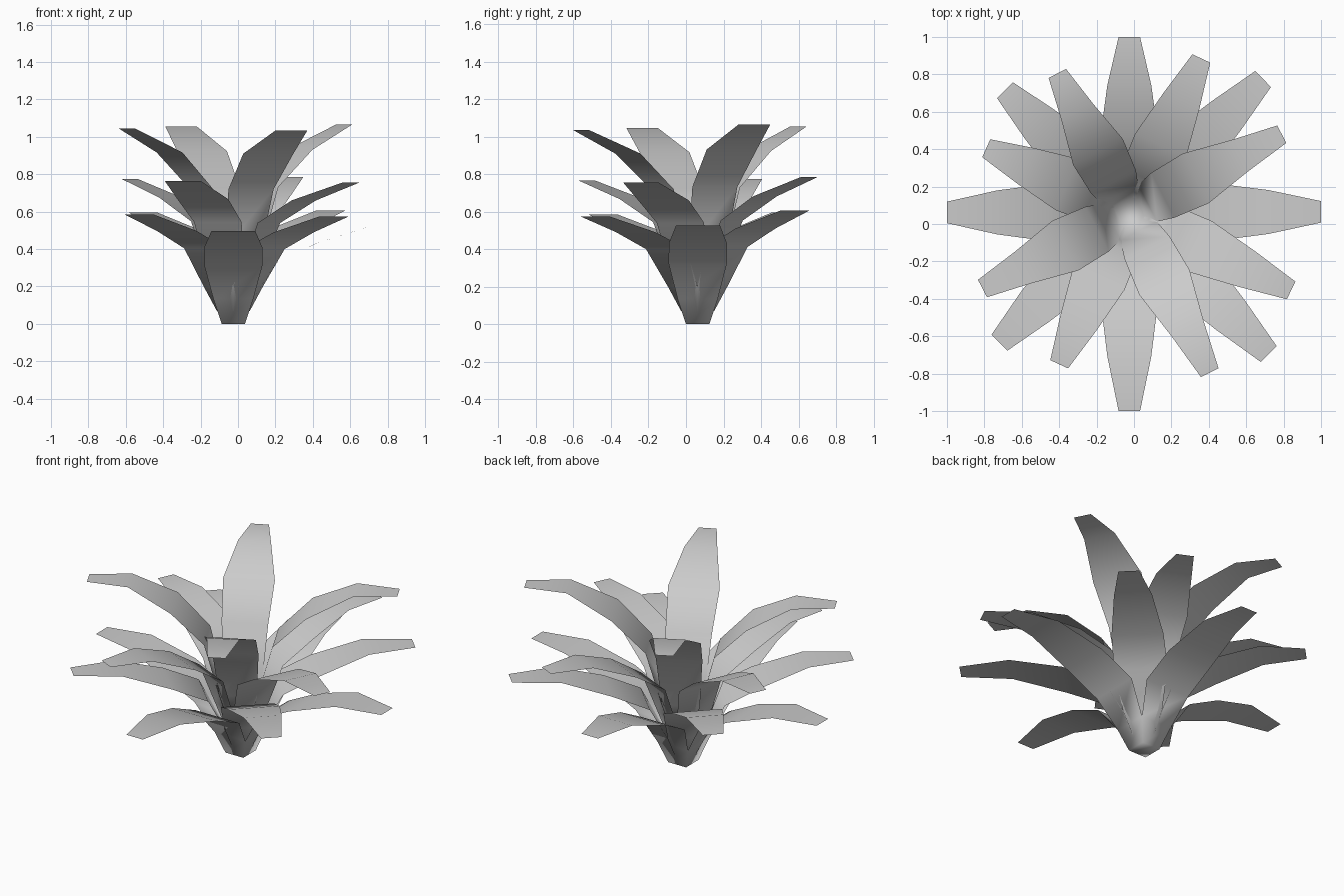
import bpy
import bmesh
from mathutils import Vector

if "Cube" in bpy.data.objects:
    bpy.data.objects.remove(bpy.data.objects["Cube"])

CENTRE = Vector((-0.025, 0.062, 0))
LIFT = (0.03, 0.02, 0.01, 0.0)       # slight height change around each ring

# Each ring: name, cup (foot z, rim z, rim half width), row heights,
# row widths, leaf tip positions (counter-clockwise)
rings = [
    ("outer_leaf_ring", (0.0, 0.135, 0.107), (0.31, 0.41, 0.496), (0.31, 0.31, 0.235, 0.115),
     ((1.0, 0.065), (-0.025, 1.0), (-1.0, 0.062), (-0.025, -1.0))),
    ("lower_leaf_ring", (0.07, 0.20, 0.112), (0.40, 0.49, 0.575), (0.31, 0.30, 0.22, 0.12),
     ((0.69, 0.775), (-0.69, 0.715), (-0.72, -0.635), (0.72, -0.695))),
    ("upper_leaf_ring", (0.14, 0.30, 0.11), (0.54, 0.66, 0.755), (0.28, 0.30, 0.21, 0.105),
     ((0.36, 0.885), (-0.79, 0.405), (-0.40, -0.75), (0.84, -0.355))),
    ("inner_leaf_ring", (0.21, 0.40, 0.11), (0.72, 0.91, 1.035), (0.27, 0.30, 0.19, 0.105),
     ((0.79, 0.48), (-0.41, 0.805), (-0.81, -0.345), (0.405, -0.795))),
]
FOOT = 0.0625                        # half width of the square foot


def add_leaf(bm, cup, heights, widths, tip, lift):
    """Thin arching strip: steep stem, level tip. Returns its foot edge."""
    reach = Vector((tip[0], tip[1], 0)) - CENTRE
    length = reach.length
    out = reach.normalized()
    side = Vector((-out.y, out.x, 0))
    h1, h2, h3 = heights
    w1, w2, w3, wt = widths
    foot_z, rim_z, rim = cup
    rows = [(FOOT, foot_z, 2 * FOOT), (rim, rim_z, 2 * rim),
            (0.22 * length, h1 + lift * 0.4, w1),
            (0.435 * length, h2 + lift * 0.7, w2),
            (0.725 * length, h3 + lift, w3), (length, h3 + lift, wt)]
    pairs = []
    for r, z, w in rows:
        mid = CENTRE + out * r + Vector((0, 0, z))
        pairs.append((bm.verts.new(mid - side * w / 2), bm.verts.new(mid + side * w / 2)))
    for a, b in zip(pairs, pairs[1:]):
        bm.faces.new((a[0], b[0], b[1], a[1]))
    return pairs[0]


# Four rings of four leaves, each fused into a small cup at the foot
for name, cup, heights, widths, tips in rings:
    bm = bmesh.new()
    foot = []
    for tip, lift in zip(tips, LIFT):
        foot.append(add_leaf(bm, cup, heights, widths, tip, lift)[0])
    bm.faces.new(foot)
    bmesh.ops.remove_doubles(bm, verts=bm.verts[:], dist=0.025)
    for f in bm.faces:
        f.smooth = True
    mesh = bpy.data.meshes.new(name)
    bm.to_mesh(mesh)
    bm.free()
    bpy.context.collection.objects.link(bpy.data.objects.new(name, mesh))
